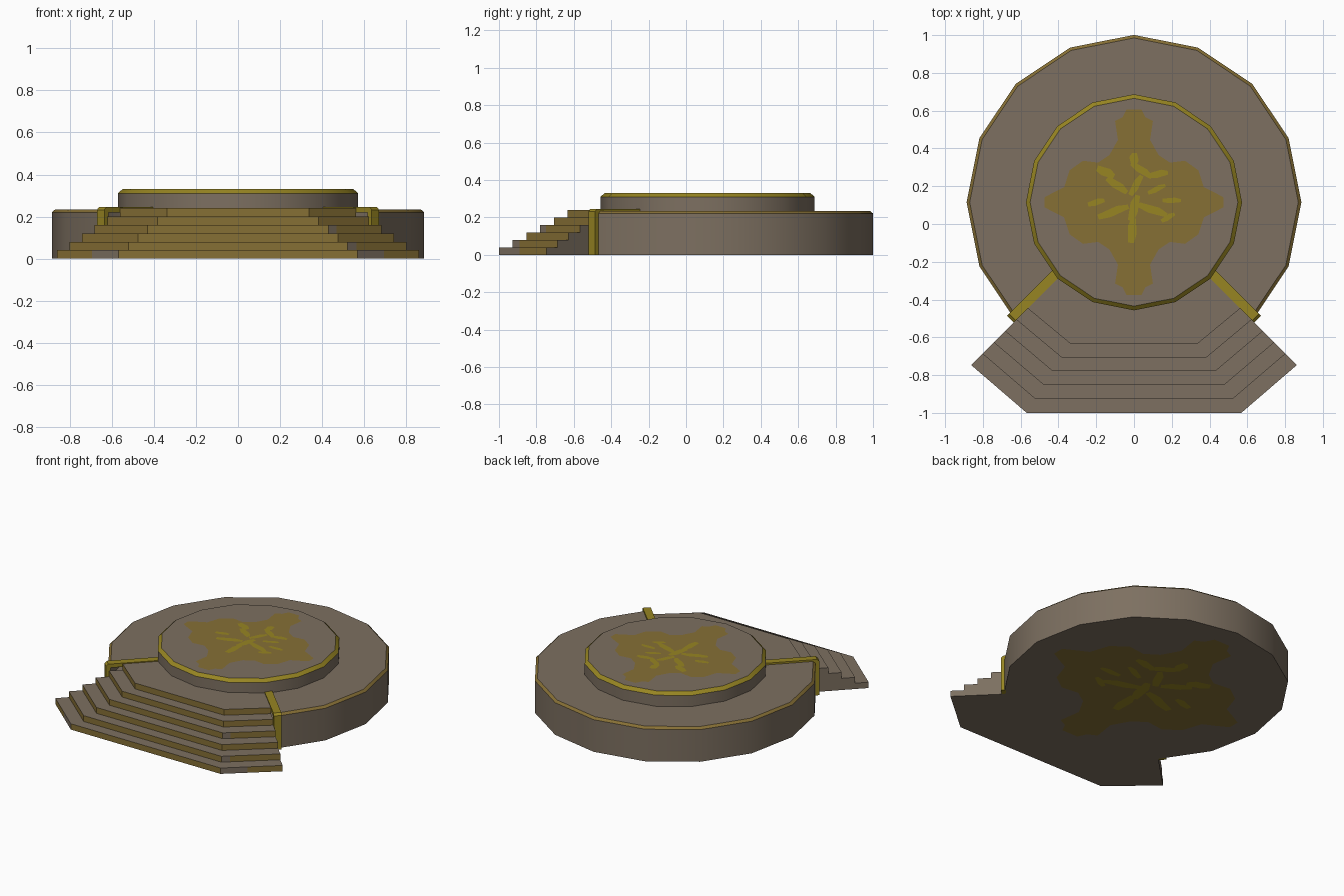
import bpy, bmesh, math

if "Cube" in bpy.data.objects:
    bpy.data.objects.remove(bpy.data.objects["Cube"])

CY = 0.115          # centre of the round platform
RIM_R, DISC_R = 0.886, 0.572


def material(name, rgb):
    m = bpy.data.materials.new(name)
    m.diffuse_color = (*rgb, 1)
    m.use_nodes = True
    m.node_tree.nodes["Principled BSDF"].inputs["Base Color"].default_value = m.diffuse_color
    return m


STONE = material("stone", (0.205, 0.162, 0.119))
BRONZE = material("dull_bronze", (0.240, 0.160, 0.036))
GOLD = material("bright_gold", (0.310, 0.235, 0.016))


def finish(bm, name, mats, smooth=False, recalc=True):
    if recalc:
        bmesh.ops.recalc_face_normals(bm, faces=bm.faces)
    me = bpy.data.meshes.new(name)
    bm.to_mesh(me)
    bm.free()
    for m in mats:
        me.materials.append(m)
    ob = bpy.data.objects.new(name, me)
    bpy.context.collection.objects.link(ob)
    if smooth:
        bpy.context.view_layer.objects.active = ob
        ob.select_set(True)
        bpy.ops.object.shade_smooth_by_angle(angle=math.radians(30))
        ob.select_set(False)
    return ob


def arc(r, z, first, last):
    """Corners of the 16-sided circle, numbered in steps of 22.5 degrees."""
    return [(r * math.cos(k * math.pi / 8), CY + r * math.sin(k * math.pi / 8), z)
            for k in range(first, last + 1)]


def loft(bm, rings, gold_ring):
    """Join rings of points; the band above ring gold_ring gets material 1."""
    rows = [[bm.verts.new(p) for p in ring] for ring in rings]
    for i, (a, b) in enumerate(zip(rows, rows[1:])):
        for j in range(len(a) - 1):
            f = bm.faces.new((a[j], a[j + 1], b[j + 1], b[j]))
            f.material_index = 1 if i == gold_ring else 0
    return rows


# Large drum: three quarters of a circle, open at the stairs
bm = bmesh.new()
rows = loft(bm, [arc(r, z, -2, 10) for r, z in
                 ((RIM_R, 0), (RIM_R, 0.22), (RIM_R - 0.016, 0.234), (0.56, 0.234))], 1)
bm.faces.new(rows[0][::-1] + [bm.verts.new((0, CY, 0))])
finish(bm, "drum", [STONE, BRONZE], smooth=True)

# Raised disc with a gold bevelled edge
bm = bmesh.new()
rows = loft(bm, [arc(r, z, 0, 16) for r, z in
                 ((DISC_R, 0.22), (DISC_R, 0.31), (DISC_R - 0.022, 0.33))], 1)
bm.faces.new(rows[2][:16])
bmesh.ops.remove_doubles(bm, verts=bm.verts, dist=1e-5)
finish(bm, "raised_disc", [STONE, GOLD], smooth=True)

# Six steps, each with a straight front and two angled wings
bm = bmesh.new()
rings = []
for i in range(6):
    fx, fy = 0.568 - 0.046 * i, -1 + 0.0735 * i      # front corner
    ox = 0.862 - 0.060 * i                            # outer corner on the diagonal
    oy = CY - ox
    t = 0.43 if i == 0 else 0.15                      # end of the worn patch
    half = [(ox, oy), (fx + (ox - fx) * t, fy + (oy - fy) * t), (fx, fy)]
    outline = [(-x, y) for x, y in half] + half[::-1]
    for z in (0.04 * i, 0.04 * (i + 1)):
        rings.append([(x, y, z) for x, y in outline])
rows = [[bm.verts.new(p) for p in ring] for ring in rings]
for k, (a, b) in enumerate(zip(rows, rows[1:])):
    for j in range(5):
        f = bm.faces.new((a[j], a[j + 1], b[j + 1], b[j]))
        worn = (k == 0 and j in (1, 3)) or (k in (2, 6) and j == 3)
        f.material_index = 1 if k % 2 == 0 and not worn else 0
inner = [bm.verts.new(p) for p in arc(0.56, 0.24, 10, 14)]
bm.faces.new(rows[-1] + inner[::-1])
base = bm.verts.new((0, CY, 0))
bm.faces.new(rows[0][::-1] + [base])
for j, top in ((0, inner[0]), (5, inner[-1])):
    bm.faces.new([r[j] for r in rows] + [top, base])
finish(bm, "steps", [STONE, BRONZE])


# Gold bars between the drum and the steps
def gold_bar(name, side):
    s = math.sqrt(0.5)
    profile = [(0.56, 0.22), (0.87, 0.22), (0.87, 0), (0.9, 0),
               (0.9, 0.232), (0.885, 0.246), (0.56, 0.246)]
    bm = bmesh.new()
    a, b = [[bm.verts.new((side * s * (r + o), CY + s * (o - r), z)) for r, z in profile]
            for o in (0.0, 0.05)]
    bm.faces.new(a)
    bm.faces.new(b)
    for j in range(len(a)):
        k = (j + 1) % len(a)
        bm.faces.new((a[j], a[k], b[k], b[j]))
    finish(bm, name, [GOLD])


gold_bar("bar_right", 1)
gold_bar("bar_left", -1)

# Ragged four-armed emblem: one quarter outline, mirrored both ways
QUARTER = [(0.475, 0.025), (0.43, 0.05), (0.37, 0.08), (0.34, 0.17), (0.27, 0.22),
           (0.19, 0.21), (0.13, 0.25), (0.085, 0.33), (0.10, 0.43), (0.06, 0.45),
           (0.04, 0.49)]
right = [(x, -y) for x, y in QUARTER[::-1]] + QUARTER
STAR = right + [(-x, y) for x, y in right[::-1]]
# Bright marks: x, y, length, width, angle
MARKS = [(0, 0.23, 0.06, 0.05, 90), (-0.15, 0.16, 0.10, 0.05, -25), (0.04, 0.17, 0.13, 0.04, -35),
         (0.13, 0.15, 0.10, 0.04, 10), (-0.09, 0.09, 0.13, 0.045, -35), (0.01, 0.09, 0.12, 0.04, 60),
         (0.12, 0.07, 0.10, 0.03, 25), (0.20, 0.01, 0.10, 0.03, 0), (-0.20, 0.0, 0.09, 0.035, 15),
         (-0.11, -0.05, 0.17, 0.045, 20), (0.0, -0.03, 0.14, 0.05, 75), (0.10, -0.04, 0.16, 0.045, -20),
         (0.18, -0.08, 0.08, 0.03, 30), (-0.01, -0.15, 0.13, 0.05, 85)]


def emblem(name, scale, z, up):
    def plate(part, shapes, h, mat):
        bm = bmesh.new()
        for pts in shapes:
            vs = [bm.verts.new((x * scale, CY + y * scale, z + h * up)) for x, y in pts]
            f = bm.faces.new(vs)
            f.normal_update()
            if f.normal.z * up < 0:
                f.normal_flip()
        finish(bm, name + part, [mat], recalc=False)

    marks = []
    for x, y, l, w, ang in MARKS:
        c, s = math.cos(math.radians(ang)), math.sin(math.radians(ang))
        pts = [(l / 2, w * 0.2), (l / 6, w / 2), (-l / 2, w * 0.3),
               (-l / 2, -w * 0.3), (-l / 8, -w / 2), (l / 2, -w * 0.3)]
        marks.append([(x + c * u - s * v, y + s * u + c * v) for u, v in pts])
    plate("_star", [STAR], 0.0015, BRONZE)
    plate("_marks", marks, 0.003, GOLD)


emblem("top_emblem", 1.0, 0.33, 1)
emblem("underside_emblem", 1.5, 0.0, -1)
